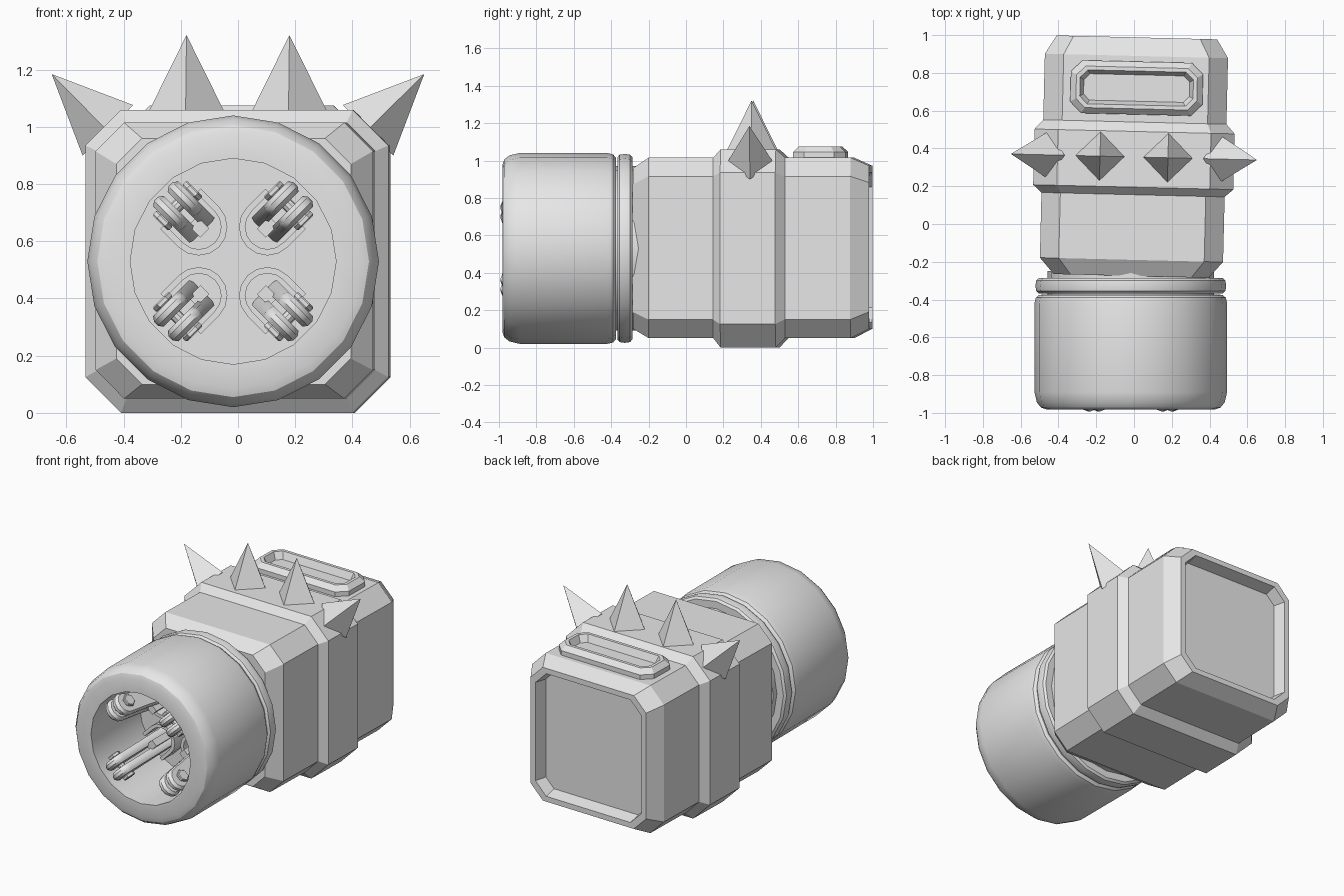
import bpy, bmesh, math
from math import sin, cos, pi, radians
from mathutils import Matrix, Vector

if "Cube" in bpy.data.objects:
    bpy.data.objects.remove(bpy.data.objects["Cube"])

grey = bpy.data.materials.new("light grey")
grey.diffuse_color = (0.8, 0.8, 0.8, 1)
grey.use_nodes = True
grey.node_tree.nodes["Principled BSDF"].inputs["Base Color"].default_value = grey.diffuse_color

# the square housing is turned slightly about the vertical
YAW = (Matrix.Translation((0, 0.36, 0)) @ Matrix.Rotation(radians(-1.4), 4, 'Z')
       @ Matrix.Translation((0, -0.36, 0)))
CX, CZ = -0.017, 0.53      # axis of the round muzzle


def loft(name, rings, matrix=None, closed=False, smooth=False):
    """Skin a row of equal-length point loops; cap the ends unless closed."""
    bm = bmesh.new()
    loops = [[bm.verts.new(p) for p in ring] for ring in rings]
    n = len(loops[0])
    pairs = list(zip(loops, loops[1:]))
    if closed:
        pairs.append((loops[-1], loops[0]))
    else:
        bm.faces.new(loops[0])
        bm.faces.new(loops[-1])
    for a, b in pairs:
        for i in range(n):
            j = (i + 1) % n
            bm.faces.new((a[i], a[j], b[j], b[i]))
    bmesh.ops.recalc_face_normals(bm, faces=bm.faces)
    if matrix:
        bm.transform(matrix)
    me = bpy.data.meshes.new(name)
    bm.to_mesh(me)
    bm.free()
    me.materials.append(grey)
    ob = bpy.data.objects.new(name, me)
    bpy.context.collection.objects.link(ob)
    if smooth:
        bpy.ops.object.select_all(action='DESELECT')
        ob.select_set(True)
        bpy.context.view_layer.objects.active = ob
        bpy.ops.object.shade_smooth_by_angle(angle=radians(32))
    return ob


def octagon(hw, lo, hi, c):
    """Rectangle with cut corners, half width hw, from lo to hi."""
    return [(-hw + c, lo), (hw - c, lo), (hw, lo + c), (hw, hi - c),
            (hw - c, hi), (-hw + c, hi), (-hw, hi - c), (-hw, lo + c)]


def section(y, hw, lo, hi, c):
    return [(x, y, z) for x, z in octagon(hw, lo, hi, c)]


def lathe(name, profile, sides=20, closed=False):
    rings = [[(CX + r * sin(2 * pi * i / sides), y, CZ + r * cos(2 * pi * i / sides))
              for i in range(sides)] for r, y in profile]
    return loft(name, rings, closed=closed, smooth=True)


# housing with a recessed back panel
loft("housing", [
    section(-0.275, 0.41, 0.10, 0.96, 0.09),
    section(-0.19, 0.485, 0.05, 1.015, 0.10),
    section(0.89, 0.485, 0.05, 1.015, 0.10),
    section(0.988, 0.425, 0.10, 0.972, 0.09),
    section(0.988, 0.39, 0.135, 0.937, 0.08),
    section(0.91, 0.37, 0.155, 0.917, 0.06)], YAW)

# raised band around the housing
loft("band", [
    section(0.155, 0.485, 0.05, 1.015, 0.10),
    section(0.195, 0.53, 0.0, 1.06, 0.125),
    section(0.49, 0.53, 0.0, 1.06, 0.125),
    section(0.54, 0.485, 0.05, 1.015, 0.10)], YAW)

# raised frame on the top near the back
def frame_loop(inset, z):
    return [(x + 0.005, y, z) for x, y in
            octagon(0.35 - inset, 0.58 + inset, 0.86 - inset, 0.06 - inset * 0.4)]

loft("top_frame", [frame_loop(0, 1.0), frame_loop(0, 1.045), frame_loop(0.03, 1.075),
                   frame_loop(0.05, 1.075), frame_loop(0.07, 1.03)], YAW)

# four spikes on the band: two upright, two on the cut corners
def spike(name, x, z, tilt, half, length):
    m = YAW @ Matrix.Translation((x, 0.355, z)) @ Matrix.Rotation(tilt, 4, 'Y')
    base = [(half, 0, 0), (0, half, 0), (-half, 0, 0), (0, -half, 0)]
    tip = [(px * 0.004, py * 0.004, length) for px, py, _ in base]
    loft(name, [base, tip], m)

for side, s in (("left", -1), ("right", 1)):
    spike(side + "_top_spike", s * 0.18, 1.058, 0, 0.13, 0.262)
    spike(side + "_corner_spike", s * 0.455, 0.988, s * pi / 4, 0.125, 0.277)

# hollow round muzzle, collar ring and neck
lathe("muzzle", [(0.36, -0.48), (0.36, -0.982), (0.445, -0.982), (0.475, -0.972),
                 (0.497, -0.945), (0.51, -0.89), (0.51, -0.42), (0.503, -0.39),
                 (0.485, -0.375), (0.42, -0.372)])
lathe("collar", [(0.43, -0.367), (0.487, -0.367), (0.501, -0.355), (0.505, -0.327),
                 (0.501, -0.299), (0.487, -0.287), (0.43, -0.287)], closed=True)
lathe("neck", [(0.44, -0.40), (0.44, -0.25)])

# four claws inside the muzzle; local axes: x outward, y along the muzzle, z across
def prism(name, outline, t0, t1, m, bevel=0.0, smooth=False):
    """Extrude an (x, y) outline across z, with optional bevelled rims."""
    cx = sum(p[0] for p in outline) / len(outline)
    cy = sum(p[1] for p in outline) / len(outline)

    def ring(t, b):
        out = []
        for x, y in outline:
            d = Vector((x - cx, y - cy))
            k = 1 - b / d.length
            out.append((cx + d.x * k, cy + d.y * k, t))
        return out
    rings = [ring(t0, 0), ring(t1, 0)]
    if bevel:
        rings = [ring(t0, bevel), ring(t0 + bevel, 0), ring(t1 - bevel, 0), ring(t1, bevel)]
    return loft(name, rings, m, smooth=smooth)


def circle(x, y, r, n, a0=0.0):
    return [(x + r * cos(a0 + 2 * pi * i / n), y + r * sin(a0 + 2 * pi * i / n))
            for i in range(n)]


# finger outline: rounded tip at the front, narrowing to the root
finger = [(0.275 + 0.07 * cos(a), -0.922 + 0.07 * sin(a))
          for a in [radians(d) for d in range(0, -181, -30)]]
finger += [(0.185, -0.75), (0.15, -0.485), (0.23, -0.485), (0.285, -0.72)]

# rounded socket outline in (outward, across), open on the outer side
arc = [pi / 2 + pi * i / 8 for i in range(9)]
outer = [(0.17 + 0.1 * cos(a), 0.1 * sin(a)) for a in arc]
inner = [(0.17 + 0.078 * cos(a), 0.078 * sin(a)) for a in arc]
socket = [(0.26, 0.1)] + outer + [(0.26, -0.1), (0.26, -0.078)] + inner[::-1] + [(0.26, 0.078)]

for k in range(4):
    ang = radians(45 + 90 * k)
    u = Vector((cos(ang), 0, sin(ang)))
    v = Vector((0, 1, 0))
    w = u.cross(v)
    m = Matrix.Translation((CX, 0, CZ)) @ Matrix((u, v, w)).transposed().to_4x4()
    tag = "_%d" % (k + 1)
    for s in (-1, 1):
        lo, hi = sorted((s * 0.01, s * 0.062))
        prism("claw_finger" + tag, finger, lo, hi, m, 0.016, True)
        lo, hi = sorted((s * 0.062, s * 0.085))
        prism("claw_nut" + tag, circle(0.275, -0.90, 0.04, 6), lo, hi, m, 0.005)
    prism("claw_pin" + tag, circle(0.275, -0.90, 0.022, 10), -0.07, 0.07, m)
    prism("claw_spacer" + tag, [(0.14, -0.70), (0.20, -0.70), (0.20, -0.49), (0.14, -0.49)],
          -0.022, 0.022, m)
    loft("claw_socket" + tag, [[(r, y, t) for r, t in socket] for y in (-0.60, -0.47)], m)
